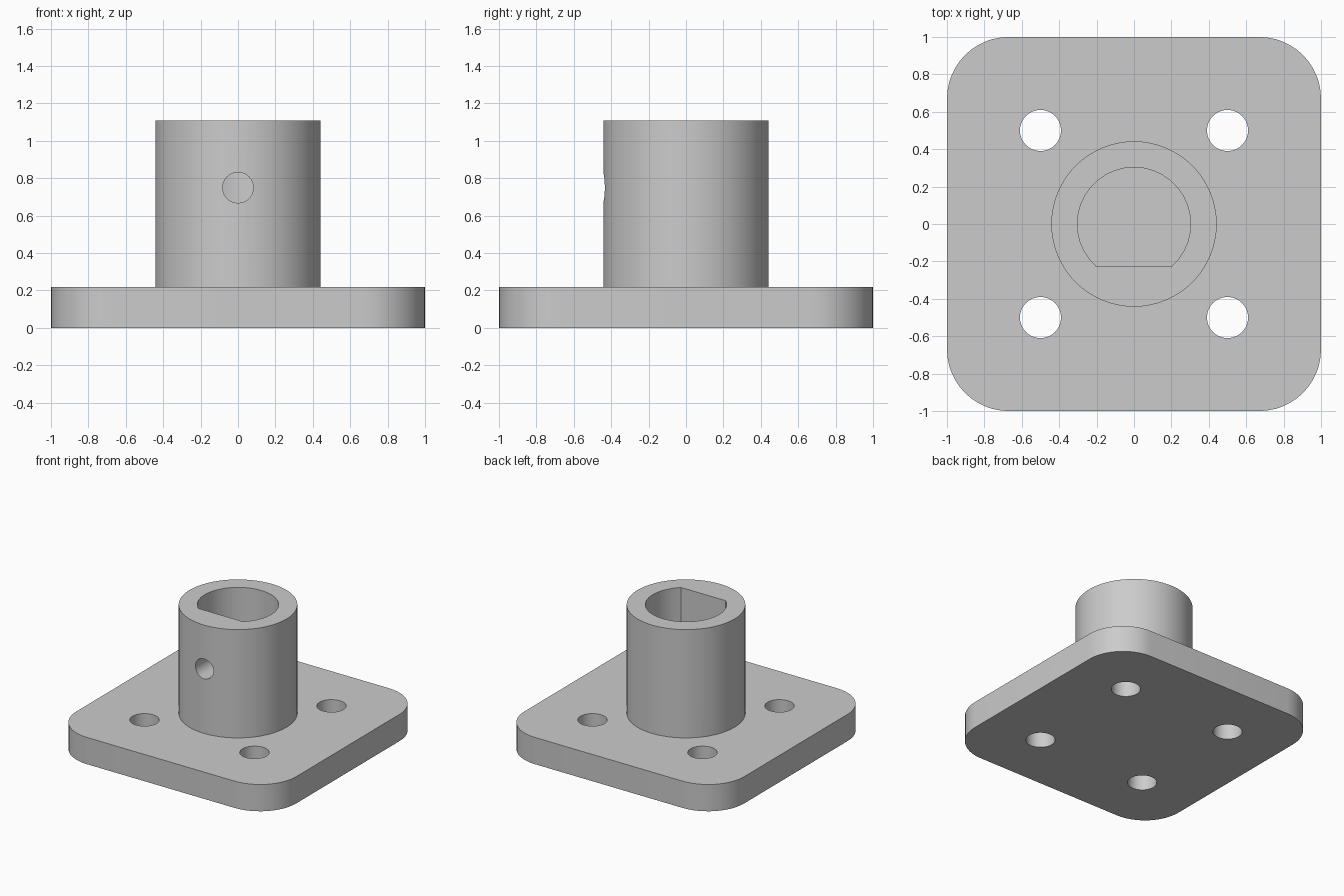
import bpy, bmesh, math
from mathutils import Matrix

cube = bpy.data.objects.get("Cube")
if cube:
    bpy.data.objects.remove(cube, do_unlink=True)

PLATE_TOP, SLEEVE_TOP = 0.22, 1.11
SLEEVE_R, BORE_R, FLAT_Y = 0.442, 0.303, -0.225

grey = bpy.data.materials.new("plain_grey")
grey.use_nodes = True
colour = (0.6, 0.6, 0.6, 1)
grey.diffuse_color = colour
grey.node_tree.nodes["Principled BSDF"].inputs["Base Color"].default_value = colour


def prism(name, outline, z0, z1):
    """Extrude an xy outline from z0 to z1."""
    bm = bmesh.new()
    face = bm.faces.new([bm.verts.new((x, y, z0)) for x, y in outline])
    top = bmesh.ops.extrude_face_region(bm, geom=[face])["geom"]
    verts = [v for v in top if isinstance(v, bmesh.types.BMVert)]
    bmesh.ops.translate(bm, verts=verts, vec=(0, 0, z1 - z0))
    bmesh.ops.recalc_face_normals(bm, faces=bm.faces)
    mesh = bpy.data.meshes.new(name)
    bm.to_mesh(mesh)
    bm.free()
    mesh.materials.append(grey)
    obj = bpy.data.objects.new(name, mesh)
    bpy.context.collection.objects.link(obj)
    return obj


def arc(cx, cy, r, start, end, steps):
    angles = [start + (end - start) * i / steps for i in range(steps + 1)]
    return [(cx + r * math.cos(a), cy + r * math.sin(a)) for a in angles]


def circle(cx, cy, r, steps):
    return arc(cx, cy, r, 0, math.tau, steps)[:-1]


def combine(target, tool, operation):
    """Apply a boolean with the tool, then discard the tool."""
    mod = target.modifiers.new(tool.name, 'BOOLEAN')
    mod.operation, mod.solver, mod.object = operation, 'EXACT', tool
    bpy.context.view_layer.objects.active = target
    bpy.ops.object.modifier_apply(modifier=mod.name)
    bpy.data.objects.remove(tool, do_unlink=True)


# Rounded square base plate
corner = 0.33
inset = 1 - corner
outline = []
for i, (sx, sy) in enumerate([(1, 1), (-1, 1), (-1, -1), (1, -1)]):
    a = i * math.pi / 2
    outline += arc(sx * inset, sy * inset, corner, a, a + math.pi / 2, 12)
body = prism("flanged_sleeve", outline, 0, PLATE_TOP)

# Upright sleeve, sunk into the plate so the two fuse
sleeve = prism("sleeve", circle(0, 0, SLEEVE_R, 64), PLATE_TOP / 2, SLEEVE_TOP)
combine(body, sleeve, 'UNION')

# D-shaped blind bore with its flat towards the front
flat = math.asin(FLAT_Y / BORE_R)
bore = prism("bore", arc(0, 0, BORE_R, flat, math.pi - flat, 28), PLATE_TOP, SLEEVE_TOP + 0.1)
combine(body, bore, 'DIFFERENCE')

# Four bolt holes through the plate
for sx in (-1, 1):
    for sy in (-1, 1):
        hole = prism("bolt_hole", circle(sx * 0.5, sy * 0.5, 0.11, 32), -0.1, PLATE_TOP + 0.1)
        combine(body, hole, 'DIFFERENCE')

# Set-screw hole through the front wall into the bore
screw = prism("screw_hole", circle(0, 0, 0.082, 32), 0.1, 0.6)
screw.matrix_world = Matrix.Translation((0, 0, 0.75)) @ Matrix.Rotation(math.pi / 2, 4, 'X')
bpy.context.view_layer.update()
combine(body, screw, 'DIFFERENCE')

# Smooth curved walls, crisp rims
bpy.ops.object.select_all(action='DESELECT')
body.select_set(True)
bpy.context.view_layer.objects.active = body
bpy.ops.object.shade_smooth_by_angle(angle=math.radians(30))
